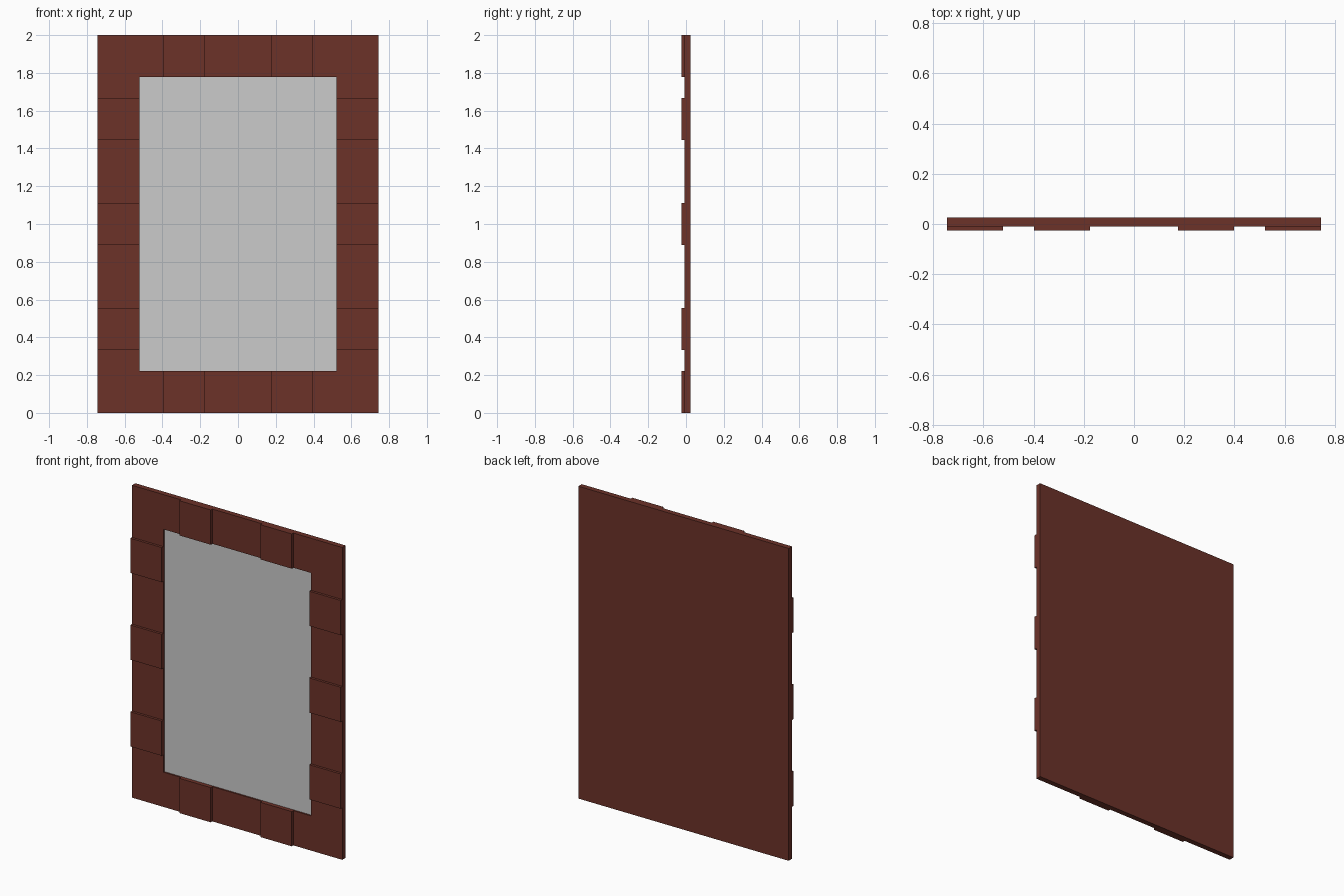
import bpy, bmesh
from mathutils import Vector

if "Cube" in bpy.data.objects:
    bpy.data.objects.remove(bpy.data.objects["Cube"])

W, H = 0.745, 2.0            # half width, height
B = 2 / 9                    # border width and block size
FRONT, BACK, FACE = -0.009, 0.025, -0.025
RECESS = 0.01


def material(name, rgb):
    m = bpy.data.materials.new(name)
    m.diffuse_color = (*rgb, 1)
    m.use_nodes = True
    m.node_tree.nodes["Principled BSDF"].inputs["Base Color"].default_value = m.diffuse_color
    return m


wood = material("red brown wood", (0.15, 0.032, 0.022))
glass = material("grey mirror glass", (0.6, 0.6, 0.6))


def box_bmesh(lo, hi):
    bm = bmesh.new()
    bmesh.ops.create_cube(bm, size=1)
    lo, hi = Vector(lo), Vector(hi)
    for v in bm.verts:
        v.co = Vector((lo[i] + (v.co[i] + 0.5) * (hi[i] - lo[i]) for i in range(3)))
    return bm


def finish(bm, name, mats):
    me = bpy.data.meshes.new(name)
    bm.normal_update()
    bm.to_mesh(me)
    bm.free()
    for m in mats:
        me.materials.append(m)
    ob = bpy.data.objects.new(name, me)
    bpy.context.collection.objects.link(ob)
    return ob


# Frame slab with a solid back and the mirror pane recessed into its front
bm = box_bmesh((-W, FRONT, 0), (W, BACK, H))
bm.normal_update()
pane = min(bm.faces, key=lambda f: f.normal.y)
bmesh.ops.inset_region(bm, faces=[pane], thickness=B, use_even_offset=True)
r = bmesh.ops.extrude_discrete_faces(bm, faces=[pane])
pane = r["faces"][0]
for v in pane.verts:
    v.co.y += RECESS
pane.material_index = 1
bmesh.ops.recalc_face_normals(bm, faces=bm.faces[:])
finish(bm, "mirror_frame", [wood, glass])


# Raised square blocks around the border, overlapping the frame slightly
def block(name, x, z):
    h = B / 2
    finish(box_bmesh((x - h, FACE, z - h), (x + h, FRONT + 0.002, z + h)), name, [wood])


for side in (-1, 1):
    for k in (-1, 0, 1):
        block("side_block", side * (W - B / 2), H / 2 + k * 2.5 * B)
    for z in (B / 2, H - B / 2):
        block("rail_block", side * 0.287, z)
